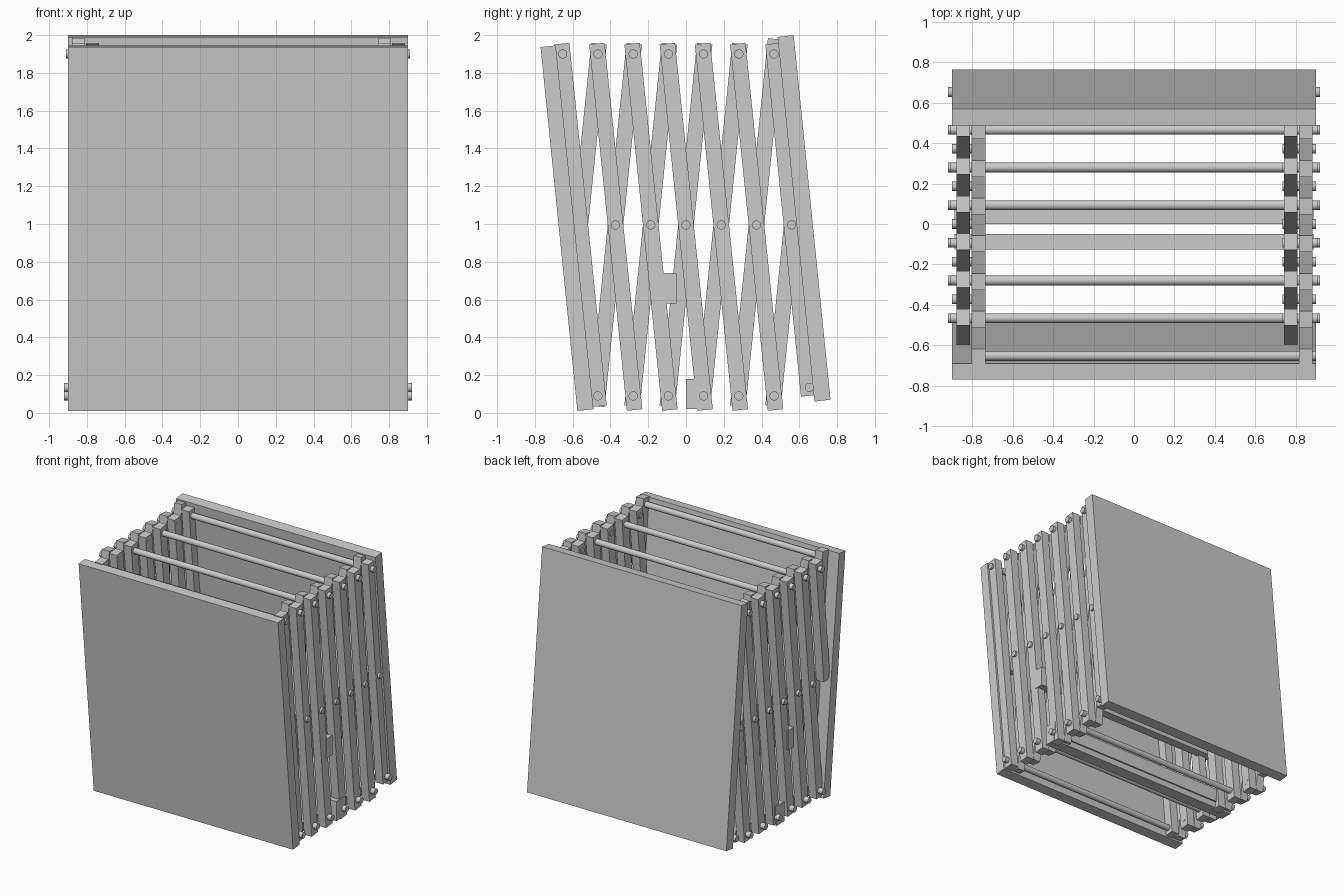
import bpy, bmesh, math
from mathutils import Vector

if "Cube" in bpy.data.objects:
    bpy.data.objects.remove(bpy.data.objects["Cube"])

grey = bpy.data.materials.new("light_grey")
grey.diffuse_color = (0.6, 0.6, 0.6, 1)
grey.use_nodes = True
grey.node_tree.nodes["Principled BSDF"].inputs["Base Color"].default_value = grey.diffuse_color

STEP = 0.1865          # spacing between neighbouring pivots
MID, TOP, BOTTOM = 0.995, 1.9, 0.09
HALF = STEP / 2


def extrude(name, outline, x0, x1):
    """Extrude a closed (y, z) outline along x."""
    bm = bmesh.new()
    face = bm.faces.new([bm.verts.new((x0, y, z)) for y, z in outline])
    geo = bmesh.ops.extrude_face_region(bm, geom=[face])["geom"]
    moved = [v for v in geo if isinstance(v, bmesh.types.BMVert)]
    bmesh.ops.translate(bm, verts=moved, vec=(x1 - x0, 0, 0))
    bmesh.ops.recalc_face_normals(bm, faces=bm.faces)
    mesh = bpy.data.meshes.new(name)
    bm.to_mesh(mesh)
    bm.free()
    mesh.materials.append(grey)
    obj = bpy.data.objects.new(name, mesh)
    bpy.context.collection.objects.link(obj)
    return obj


def bar(name, low, high, x, low_extra=0.055, high_extra=0.055):
    """Flat bar running past two pivot points."""
    a, b = Vector(low), Vector(high)
    d = (b - a).normalized()
    n = Vector((d.y, -d.x)) * 0.041
    a -= d * low_extra
    b += d * high_extra
    extrude(name, [a - n, a + n, b + n, b - n], x - 0.034, x + 0.034)


def rod(name, y, z, x0, x1):
    """Round rod along x."""
    bpy.ops.mesh.primitive_cylinder_add(
        vertices=24, radius=0.024, depth=x1 - x0,
        location=((x0 + x1) / 2, y, z), rotation=(0, math.pi / 2, 0))
    obj = bpy.context.object
    obj.name = name
    obj.data.materials.append(grey)
    bpy.ops.object.shade_smooth_by_angle(angle=math.radians(40))


# Leaning end panels
extrude("front_panel", [(-0.575, 0.01), (-0.49, 0.02), (-0.69, 1.945), (-0.77, 1.937)], -0.9, 0.9)
extrude("back_panel", [(0.68, 0.06), (0.765, 0.07), (0.57, 2.0), (0.485, 1.99)], -0.9, 0.9)

# Scissor lattice on each side; the two layers lean opposite ways
for side, x_forward, x_backward in (("left", -0.77, -0.845), ("right", 0.85, 0.775)):
    for i in range(-3, 4):
        y = i * STEP
        if i > -3:
            yc = y - HALF + HALF
            if i < 3:
                bar(f"{side}_forward_bar", (yc + HALF, BOTTOM), (yc - HALF, TOP), x_forward, 0.075)
                bar(f"{side}_backward_bar", (yc - HALF, BOTTOM), (yc + HALF, TOP), x_backward,
                    0.055, 0.08 if i == 2 else 0.055)
    # Bars fixed against the panels
    bar(f"{side}_front_end_bar", (-3 * STEP + HALF, BOTTOM), (-3 * STEP - HALF, TOP), x_forward)
    bar(f"{side}_back_end_bar", (0.645, 0.135), (3 * STEP - HALF, TOP), x_forward, 0.045)
    # Half-length bars that close the lattice
    bar(f"{side}_front_half_bar", (-3 * STEP, MID), (-3 * STEP + HALF, TOP), x_backward, 0.04)
    bar(f"{side}_back_half_bar", (3 * STEP - HALF, BOTTOM), (3 * STEP, MID), x_backward, 0.055, 0.04)

# Pins through the middle crossings
for i in range(-2, 4):
    rod("left_middle_pin", i * STEP, MID, -0.9, -0.735)
    rod("right_middle_pin", i * STEP, MID, 0.735, 0.9)

# Upper and lower pivots: full cross rods alternate with short pins
for i in range(7):
    top_y = -3.5 * STEP + i * STEP
    low_y = top_y + STEP
    low_z = 0.135 if i == 6 else BOTTOM
    for label, y, z, reach in (("top", top_y, TOP, 0.91), ("bottom", low_y, low_z, 0.92)):
        if i == 0 and label == "top":
            rod("top_cross_rod", y, z, -0.8, 0.9)
        elif i % 2 == 0:
            rod(f"{label}_cross_rod", y, z, -reach, reach)
        else:
            rod(f"left_{label}_pin", y, z, -reach, -0.735)
            rod(f"right_{label}_pin", y, z, 0.735, reach)

# Cross planks
extrude("upper_plank", [(-0.125, 0.58), (-0.05, 0.58), (-0.05, 0.74), (-0.125, 0.74)], -0.888, 0.888)
extrude("lower_plank", [(0.0, 0.02), (0.1, 0.02), (0.1, 0.07), (0.112, 0.07),
                        (0.112, 0.18), (0.0, 0.18)], -0.888, 0.888)
